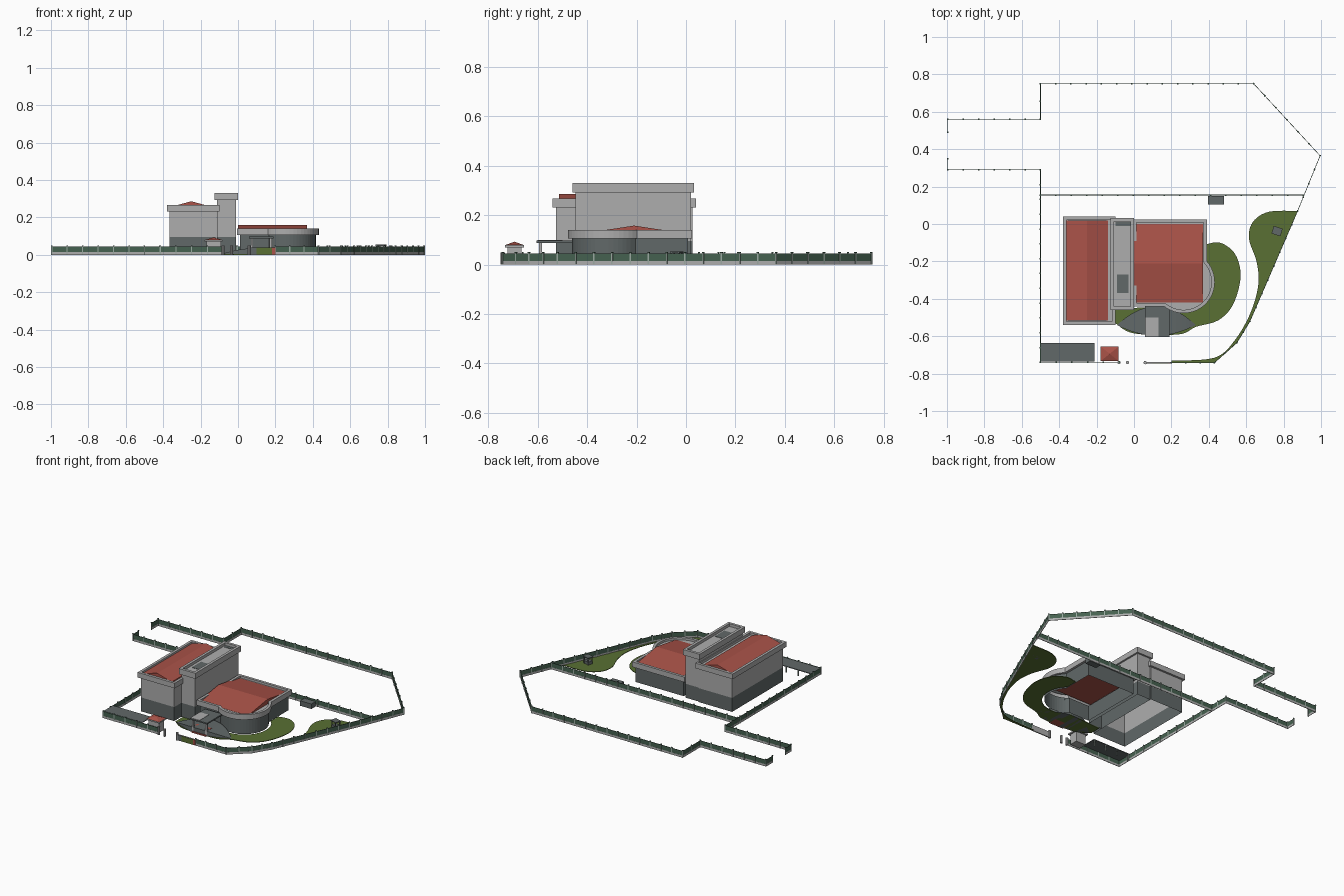
import bpy, bmesh, math
from mathutils import Matrix, Vector

if "Cube" in bpy.data.objects:
    bpy.data.objects.remove(bpy.data.objects["Cube"])


def material(name, rgb):
    m = bpy.data.materials.new(name)
    m.diffuse_color = (*rgb, 1)
    m.use_nodes = True
    m.node_tree.nodes["Principled BSDF"].inputs["Base Color"].default_value = m.diffuse_color
    return m


LIGHT = material("light grey", (0.42, 0.42, 0.42))
DARK = material("slate grey", (0.12, 0.14, 0.14))
RED = material("roof red", (0.40, 0.085, 0.065))
LAWN = material("lawn green", (0.10, 0.16, 0.033))
FENCE = material("fence green", (0.06, 0.12, 0.08))
POST = material("post grey", (0.33, 0.40, 0.36))


def finish(name, bm, *mats):
    bmesh.ops.recalc_face_normals(bm, faces=bm.faces[:])
    me = bpy.data.meshes.new(name)
    bm.to_mesh(me)
    bm.free()
    for m in mats:
        me.materials.append(m)
    ob = bpy.data.objects.new(name, me)
    bpy.context.collection.objects.link(ob)
    return ob


def add_box(bm, centre, size, angle=0, index=0):
    mat = Matrix.Translation(centre) @ Matrix.Rotation(angle, 4, 'Z') @ Matrix.Diagonal((*size, 1))
    verts = bmesh.ops.create_cube(bm, size=1, matrix=mat)['verts']
    for f in {f for v in verts for f in v.link_faces}:
        f.material_index = index


def box(name, x0, x1, y0, y1, z0, z1, mat):
    bm = bmesh.new()
    add_box(bm, ((x0 + x1) / 2, (y0 + y1) / 2, (z0 + z1) / 2), (x1 - x0, y1 - y0, z1 - z0))
    return finish(name, bm, mat)


def add_prism(bm, pts, z0, z1):
    low = [bm.verts.new((x, y, z0)) for x, y in pts]
    high = [bm.verts.new((x, y, z1)) for x, y in pts]
    n = len(pts)
    for i in range(n):
        j = (i + 1) % n
        bm.faces.new((low[i], low[j], high[j], high[i]))
    return bm.faces.new(low[::-1]), bm.faces.new(high)


def prism(name, pts, z0, z1, mat):
    bm = bmesh.new()
    add_prism(bm, pts, z0, z1)
    return finish(name, bm, mat)


def spline(pts, steps=6):
    """Smooth open curve through the points."""
    p = [Vector(q) for q in [pts[0]] + pts + [pts[-1]]]
    out = []
    for a, b, c, d in zip(p, p[1:], p[2:], p[3:]):
        for k in range(steps):
            t = k / steps
            out.append(0.5 * (2 * b + (c - a) * t + (2 * a - 5 * b + 4 * c - d) * t ** 2
                              + (3 * b - a - 3 * c + d) * t ** 3))
    return [tuple(v) for v in out] + [pts[-1]]


def block(name, pts, z0, z1, split, inset, deck):
    """Hollow building block: parapet band with sunken deck, walls open at the ground."""
    bm = bmesh.new()
    bottom, top = add_prism(bm, pts, z0, z1)
    bm.normal_update()
    bmesh.ops.inset_region(bm, faces=[top], thickness=0.018, use_even_offset=True)
    top = bmesh.ops.extrude_discrete_faces(bm, faces=[top])['faces'][0]
    for v in top.verts:
        v.co.z = deck
    bmesh.ops.inset_region(bm, faces=[bottom], thickness=inset, use_even_offset=True)
    for z in (split, 0):
        if bottom.calc_center_median().z - z > 1e-4:
            bottom = bmesh.ops.extrude_discrete_faces(bm, faces=[bottom])['faces'][0]
            for v in bottom.verts:
                v.co.z = z
    bm.faces.remove(bottom)
    for f in bm.faces:
        f.material_index = int(f.calc_center_median().z < split - 0.001)
    return finish(name, bm, LIGHT, DARK)


def gable(name, x0, x1, y0, y1, eave, ridge, along_x):
    bm = bmesh.new()
    add_prism(bm, [(x0, y0), (x1, y0), (x1, y1), (x0, y1)], eave - 0.01, eave)
    top = max(bm.faces, key=lambda f: f.calc_center_median().z)
    v = list(top.verts)
    bm.faces.remove(top)
    xm, ym = (x0 + x1) / 2, (y0 + y1) / 2
    if not along_x:
        v = v[1:] + v[:1]
    ends = [(x0, ym), (x1, ym)] if along_x else [(xm, y0), (xm, y1)]
    a, b = [bm.verts.new((*e, ridge)) for e in ends]
    bm.faces.new((v[0], v[1], b, a))
    bm.faces.new((v[2], v[3], a, b))
    bm.faces.new((v[1], v[2], b))
    bm.faces.new((v[3], v[0], a))
    return finish(name, bm, RED)


def rect(x0, x1, y0, y1):
    return [(x0, y0), (x1, y0), (x1, y1), (x0, y1)]


# Main building: west wing, tall central slab, east wing with round corner
block("west_wing", rect(-0.38, -0.10, -0.54, 0.04), 0.232, 0.267, 0.095, 0.014, 0.25)
gable("west_roof", -0.36, -0.14, -0.515, 0.018, 0.256, 0.286, False)
block("central_tower", rect(-0.125, 0.0, -0.46, 0.032), 0.293, 0.331, 0.095, 0.012, 0.312)
box("tower_roof_patch", -0.09, -0.03, -0.37, -0.27, 0.312, 0.314, DARK)
box("tower_roof_strip", -0.10, -0.02, -0.01, 0.012, 0.312, 0.314, DARK)

cx, cy, r = 0.265, -0.31, 0.167
a0 = math.atan2(-0.44 - cy, -math.sqrt(r * r - (0.44 + cy) ** 2))
a1 = math.acos((0.39 - cx) / r)
arc = [(cx + r * math.cos(a0 + (a1 - a0) * i / 24), cy + r * math.sin(a0 + (a1 - a0) * i / 24))
       for i in range(25)]
block("east_wing", [(-0.005, 0.025), (-0.005, -0.44)] + arc + [(0.39, 0.025)],
      0.105, 0.14, 0.105, 0.016, 0.125)
gable("east_roof", 0.0, 0.37, -0.42, 0.0, 0.126, 0.158, True)

# Entrance canopy, columns and steps
box("entrance_canopy", 0.06, 0.19, -0.605, -0.44, 0.088, 0.097, DARK)
box("canopy_patch", 0.062, 0.13, -0.602, -0.50, 0.097, 0.099, LIGHT)
for i, x in enumerate((0.075, 0.175)):
    box(f"canopy_column_{i}", x - 0.006, x + 0.006, -0.595, -0.583, 0, 0.088, LIGHT)
for i in range(4):
    box(f"red_step_{i}", 0.07, 0.18, -0.602 + i * 0.013, -0.54, i * 0.009, i * 0.009 + 0.009, RED)

# Curved entrance ramp, rising to the middle
bm = bmesh.new()
rows = []
for i in range(25):
    t = -1 + i / 12
    k = max(1 - t * t, 0.002)
    x, ya, yb = 0.12 + 0.21 * t, -0.54 - 0.057 * k, -0.54 + 0.10 * k
    z = 0.004 + 0.033 * k
    rows.append([bm.verts.new(c) for c in ((x, ya, 0), (x, ya, z), (x, yb, z), (x, yb, 0))])
for p, q in zip(rows, rows[1:]):
    for j in range(4):
        bm.faces.new((p[j], q[j], q[(j + 1) % 4], p[(j + 1) % 4]))
bm.faces.new(rows[0])
bm.faces.new(rows[-1])
finish("entrance_ramp", bm, DARK)

# Lawns
outer = spline([(0.38, -0.11), (0.46, -0.10), (0.54, -0.16), (0.57, -0.28), (0.53, -0.43),
                (0.45, -0.515), (0.33, -0.55), (0.24, -0.59), (0.0, -0.585), (-0.10, -0.53)])
inner = [(-0.10, -0.455), (0.14, -0.44)] + [p for p in arc[1:-1]] + [(0.38, -0.19)]
prism("building_lawn", outer + inner, 0, 0.004, LAWN)
curve = spline([(0.875, 0.07), (0.72, 0.065), (0.635, 0.01), (0.615, -0.08), (0.655, -0.2),
                (0.665, -0.32), (0.625, -0.47), (0.54, -0.62), (0.43, -0.715), (0.2, -0.73)])
prism("side_lawn", curve + [(0.2, -0.74), (0.43, -0.742), (0.55, -0.635), (0.62, -0.52)],
      0, 0.004, LAWN)


# Perimeter fence: plinth, green panels, rail and posts
def fence(name, pts, pitch=0.082):
    bm = bmesh.new()
    for (ax, ay), (bx, by) in zip(pts, pts[1:]):
        length, ang = math.hypot(bx - ax, by - ay), math.atan2(by - ay, bx - ax)
        mx, my = (ax + bx) / 2, (ay + by) / 2
        add_box(bm, (mx, my, 0.0075), (length, 0.003, 0.015), ang, 0)
        add_box(bm, (mx, my, 0.029), (length, 0.002, 0.028), ang, 1)
        add_box(bm, (mx, my, 0.044), (length, 0.003, 0.002), ang, 1)
        n = max(1, round(length / pitch))
        for i in range(n + 1):
            px, py = ax + (bx - ax) * i / n, ay + (by - ay) * i / n
            add_box(bm, (px, py, 0.024), (0.006, 0.006, 0.048), ang, 2)
            add_box(bm, (px, py, 0.049), (0.008, 0.008, 0.003), ang, 1)
    finish(name, bm, LIGHT, FENCE, POST)


fence("main_fence", [(-0.996, 0.49), (-0.996, 0.56), (-0.5, 0.56), (-0.5, 0.75), (0.64, 0.75),
                     (0.995, 0.365), (0.875, 0.07), (0.62, -0.52), (0.55, -0.635),
                     (0.43, -0.742), (0.2, -0.742)])
fence("west_fence", [(-0.996, 0.35), (-0.996, 0.29), (-0.5, 0.29), (-0.5, -0.74), (-0.08, -0.74)])
fence("inner_fence", [(-0.5, 0.155), (0.905, 0.155)])

# Gate pillars and entrance wall with coloured panels
for i, x in enumerate((-0.08, -0.035, 0.06)):
    bm = bmesh.new()
    bmesh.ops.create_cone(bm, cap_ends=True, segments=10, radius1=0.009, radius2=0.009,
                          depth=0.05, matrix=Matrix.Translation((x, -0.741, 0.025)))
    finish(f"gate_pillar_{i}", bm, LIGHT)
box("entrance_wall", 0.06, 0.2, -0.744, -0.737, 0, 0.04, LIGHT)
for n, x0, x1, m in (("dark", 0.066, 0.098, DARK), ("green", 0.098, 0.183, LAWN), ("red", 0.183, 0.2, RED)):
    box(f"wall_panel_{n}", x0, x1, -0.747, -0.744, 0.002, 0.038, m)

# Guard house with hipped roof
box("guard_house", -0.168, -0.092, -0.723, -0.665, 0, 0.07, LIGHT)
box("guard_eave", -0.178, -0.082, -0.733, -0.655, 0.07, 0.079, LIGHT)
bm = bmesh.new()
bmesh.ops.create_cone(bm, cap_ends=True, segments=4, radius1=0.7071, radius2=0, depth=1,
                      matrix=Matrix.Translation((-0.13, -0.694, 0.086))
                      @ Matrix.Diagonal((0.094, 0.076, 0.014, 1)) @ Matrix.Rotation(math.pi / 4, 4, 'Z'))
finish("guard_roof", bm, RED)

# Parking shelter
box("shelter_roof", -0.5, -0.21, -0.735, -0.635, 0.04, 0.045, DARK)
for i in range(4):
    x = -0.49 + i * 0.09
    box(f"shelter_post_{i}", x - 0.003, x + 0.003, -0.643, -0.637, 0, 0.04, POST)

# Yard cabinet and small garden pavilion
box("yard_cabinet", 0.395, 0.48, 0.105, 0.15, 0, 0.034, DARK)
bm = bmesh.new()
for sx in (-1, 1):
    for sy in (-1, 1):
        off = Matrix.Rotation(-0.3, 3, 'Z') @ Vector((sx * 0.019, sy * 0.016, 0.024))
        add_box(bm, Vector((0.765, -0.038, 0)) + off, (0.005, 0.005, 0.048), -0.3)
add_box(bm, (0.765, -0.038, 0.051), (0.05, 0.042, 0.006), -0.3)
add_box(bm, (0.765, -0.038, 0.012), (0.04, 0.034, 0.024), -0.3)
finish("garden_pavilion", bm, DARK)
